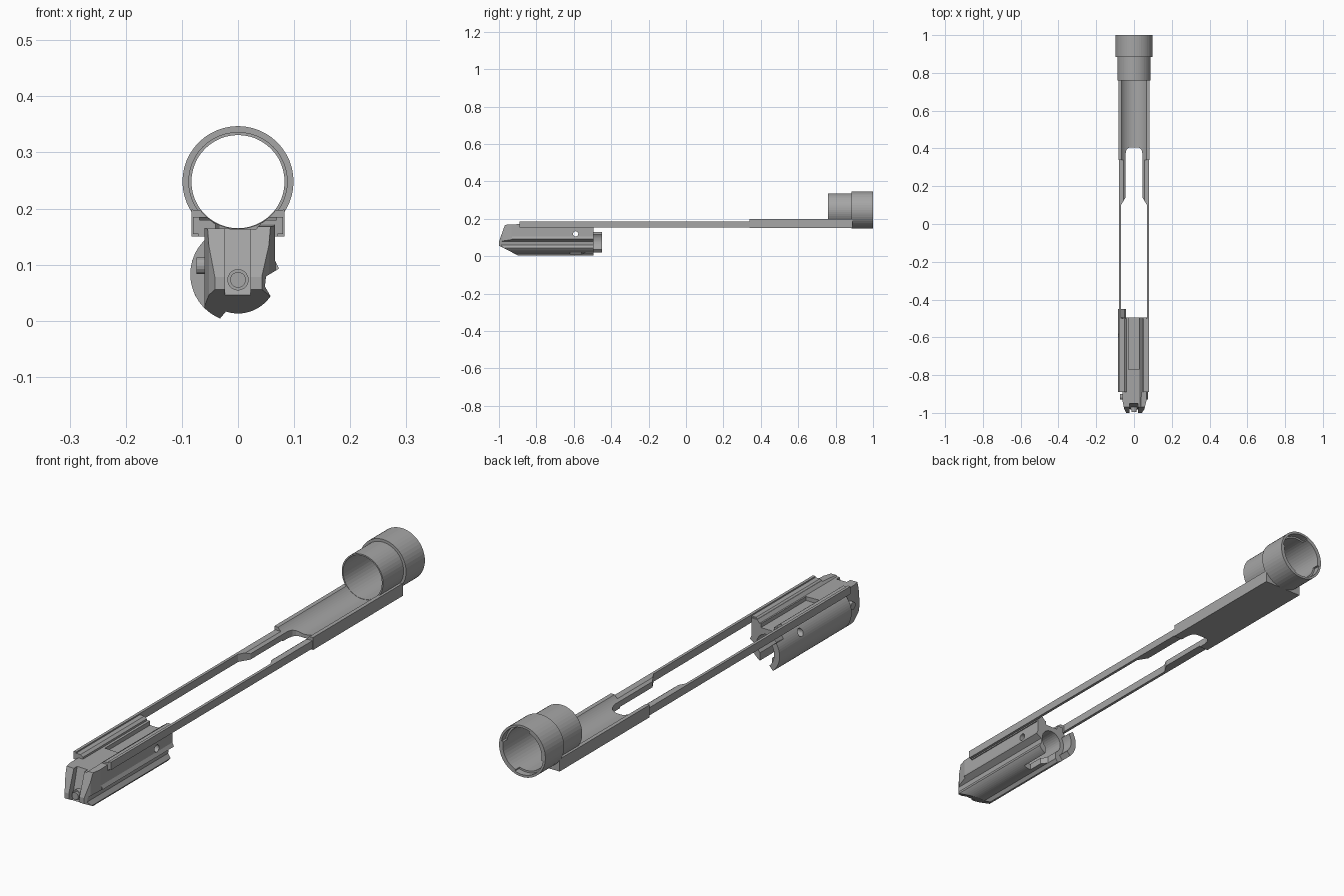
import bpy, bmesh
from math import sin, cos, pi, radians
from mathutils import Vector

cube = bpy.data.objects.get("Cube")
if cube:
    bpy.data.objects.remove(cube)

steel = bpy.data.materials.new("grey steel")
steel.use_nodes = True
colour = (0.38, 0.38, 0.38, 1)
steel.diffuse_color = colour
steel.node_tree.nodes["Principled BSDF"].inputs["Base Color"].default_value = colour

AXES = {  # maps profile (a, b) and depth d to a point
    "x": lambda a, b, d: Vector((d, a, b)),
    "y": lambda a, b, d: Vector((a, d, b)),
    "z": lambda a, b, d: Vector((a, b, d)),
}


def finish(bm, name):
    bmesh.ops.recalc_face_normals(bm, faces=bm.faces)
    mesh = bpy.data.meshes.new(name)
    bm.to_mesh(mesh)
    bm.free()
    mesh.materials.append(steel)
    obj = bpy.data.objects.new(name, mesh)
    bpy.context.collection.objects.link(obj)
    return obj


def prism(name, axis, profile, d0, d1):
    bm = bmesh.new()
    place = AXES[axis]
    ends = [[bm.verts.new(place(a, b, d)) for a, b in profile] for d in (d0, d1)]
    bm.faces.new(ends[0])
    bm.faces.new(ends[1][::-1])
    n = len(profile)
    for i in range(n):
        j = (i + 1) % n
        bm.faces.new((ends[0][i], ends[1][i], ends[1][j], ends[0][j]))
    return finish(bm, name)


def arc(cx, cz, r, a0, a1, steps):
    return [(cx + r * cos(radians(a0 + (a1 - a0) * i / steps)),
             cz + r * sin(radians(a0 + (a1 - a0) * i / steps))) for i in range(steps + 1)]


def circle(cx, cz, r, n=32):
    return arc(cx, cz, r, 0, 360, n)[:-1]


def rect(a0, a1, b0, b1):
    return [(a0, b0), (a1, b0), (a1, b1), (a0, b1)]


def cut(target, *cutters):
    for cutter in cutters:
        cutter.hide_render = True
        cutter.hide_set(True)
        mod = target.modifiers.new("cut", "BOOLEAN")
        mod.operation = "DIFFERENCE"
        mod.solver = "EXACT"
        mod.object = cutter
    # bake the cuts, then drop the cutters
    graph = bpy.context.evaluated_depsgraph_get()
    baked = bpy.data.meshes.new_from_object(target.evaluated_get(graph))
    target.modifiers.clear()
    target.data = baked
    for cutter in cutters:
        bpy.data.objects.remove(cutter)


def lathe(name, profile, cz, n=48):
    bm = bmesh.new()
    rings = [[bm.verts.new((r * cos(2 * pi * i / n), y, cz + r * sin(2 * pi * i / n)))
              for i in range(n)] for r, y in profile]
    for k, ring in enumerate(rings):
        nxt = rings[(k + 1) % len(rings)]
        for i in range(n):
            j = (i + 1) % n
            bm.faces.new((ring[i], ring[j], nxt[j], nxt[i]))
    return finish(bm, name)


RING_Z = 0.248

# Rear collar: narrow sleeve, wide ring, recessed lip
collar = lathe("rear_collar", [(0.083, 0.76), (0.0885, 0.76), (0.0885, 0.885),
                               (0.099, 0.885), (0.099, 1.0), (0.083, 1.0)], RING_Z)
cut(collar, *[prism("lip_cut", "y", arc(0, RING_Z, 0.09, a, a + 100, 16)
                    + arc(0, RING_Z, 0.07, a + 100, a, 16), 0.975, 1.02)
              for a in (10, 190)])


def slot_cutter():
    half = [(0.069, 0.05), (0.069, 0.1), (0.045, 0.14), (0.045, 0.37),
            (0.041, 0.39), (0.033, 0.401), (0.022, 0.405)]
    return prism("slot_cut", "z", half + [(-x, y) for x, y in reversed(half)], 0.1, 0.25)


# Troughed plate and its lower forward continuation
plate = prism("rear_plate", "y", [(-0.083, 0.15), (0.083, 0.15), (0.083, 0.198)]
              + arc(0, RING_Z, 0.084, -37, -143, 20) + [(-0.083, 0.198)], 0.34, 0.89)
cut(plate, slot_cutter())
fork = prism("rail_fork", "y", [(-0.08, 0.155), (0.08, 0.155), (0.08, 0.185)]
             + arc(0, RING_Z, 0.084, -49, -131, 16) + [(-0.08, 0.185)], 0.095, 0.341)
cut(fork, slot_cutter())

# Long side rails and the flanges joining them to the body
for side, label in ((1, "left"), (-1, "right")):
    prism(label + "_rail", "y",
          rect(side * 0.069, side * 0.08, 0.155, 0.185), -0.89, 0.1)
    prism(label + "_flange", "y",
          [(side * 0.04, 0.15), (side * 0.07, 0.15), (side * 0.07, 0.18),
           (side * 0.05, 0.18), (side * 0.04, 0.172)], -0.89, -0.5)

# Body: round right side and belly, grooved left side, flat top
AXIS_Z = 0.083
section = ([(-0.06, 0.165)] + arc(0, AXIS_Z, 0.085, 135, 248, 20)
           + arc(0, AXIS_Z, 0.07, 252, 326, 12)
           + [(0.048, 0.061), (0.05, 0.079), (0.073, 0.093), (0.066, 0.107),
              (0.066, 0.175), (0.042, 0.175), (0.032, 0.163)])
body = prism("body", "y", section, -1.0, -0.495)
cut(body,
    # nose bevels below, above and at the sides
    prism("belly_cut", "x", [(-1.03, 0.071), (-0.885, -0.002), (-0.885, -0.05), (-1.03, -0.05)],
          -0.2, 0.2),
    prism("brow_cut", "x", [(-1.003, 0.07), (-0.968, 0.168), (-0.89, 0.172), (-0.89, 0.25),
                            (-1.05, 0.25), (-1.05, 0.07)], -0.2, 0.2),
    prism("left_cheek_cut", "z", [(0.036, -1.01), (0.055, -0.98), (0.067, -0.93),
                                  (0.15, -0.93), (0.15, -1.01)], -0.1, 0.3),
    prism("right_cheek_cut", "z", [(-0.036, -1.01), (-0.052, -0.98), (-0.06, -0.94),
                                   (-0.06, -0.89), (-0.15, -0.89), (-0.15, -1.01)], -0.1, 0.3),
    # nose slot, top channel, rear bore, side hole and rear belly opening
    prism("nose_slot_cut", "x", [(-1.05, 0.045), (-0.98, 0.045), (-0.94, 0.2), (-1.05, 0.2)],
          -0.023, 0.022),
    prism("channel_cut", "y", rect(-0.03, 0.026, 0.148, 0.25), -0.77, -0.45),
    prism("bore_cut", "y", circle(0, AXIS_Z, 0.045), -0.8, -0.45),
    prism("side_hole_cut", "x", circle(-0.59, 0.12, 0.014, 20), -0.2, 0.2),
    prism("belly_opening_cut", "z", [(-0.022, -0.45), (-0.022, -0.54), (0.0, -0.56), (0.0, -0.62),
                                     (0.03, -0.62), (0.03, -0.45)], -0.05, 0.06))

# Rounded tail lobe on the right
prism("tail_lobe", "y", arc(0, AXIS_Z, 0.085, 146, 228, 14)
      + arc(0, AXIS_Z, 0.062, 228, 146, 14), -0.51, -0.45)

# Nose pin with a raised tip, and the side boss
prism("nose_pin", "y", circle(0, 0.073, 0.019, 20), -0.985, -0.9)
prism("nose_pin_tip", "y", circle(0, 0.073, 0.014, 20), -0.995, -0.98)
prism("side_boss", "x", circle(-0.915, 0.098, 0.015, 16), -0.074, -0.05)
